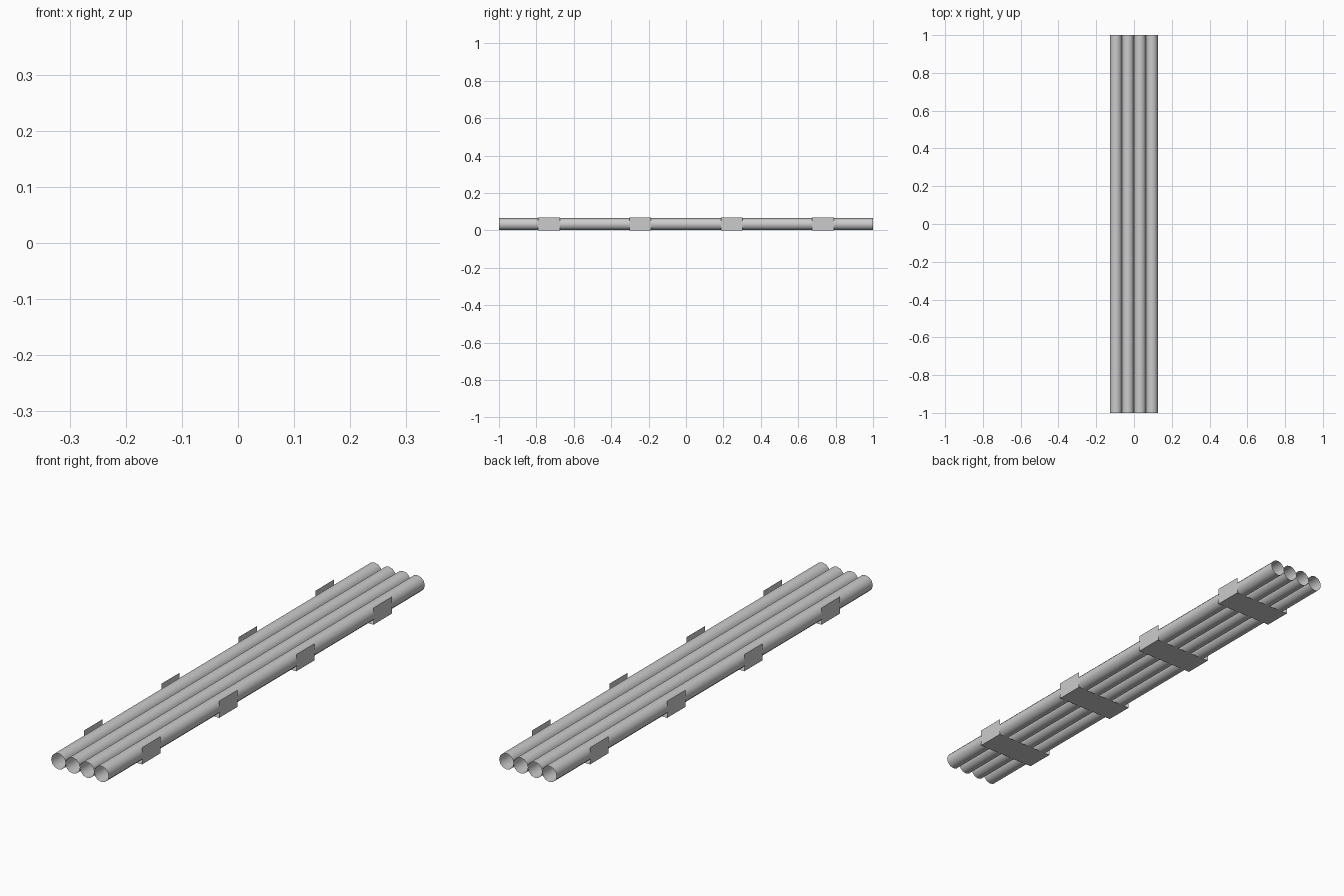
import bpy, math

if "Cube" in bpy.data.objects:
    bpy.data.objects.remove(bpy.data.objects["Cube"])

HALF_W = 0.128


def sheet(name, profile, y0, y1, closed=False, smooth=False):
    """Extrude an x-z profile along y as an open, thin sheet."""
    n = len(profile)
    verts = [(x, y, z) for y in (y0, y1) for x, z in profile]
    count = n if closed else n - 1
    faces = [(i, (i + 1) % n, n + (i + 1) % n, n + i) for i in range(count)]
    mesh = bpy.data.meshes.new(name)
    mesh.from_pydata(verts, [], faces)
    for p in mesh.polygons:
        p.use_smooth = smooth
    obj = bpy.data.objects.new(name, mesh)
    bpy.context.collection.objects.link(obj)
    return obj


# Four open-ended pipes side by side
R, SIDES = 0.0318, 12
for k in range(4):
    cx = (k - 1.5) * 0.0635
    ring = [(cx + R * math.cos(2 * math.pi * i / SIDES),
             0.033 + R * math.sin(2 * math.pi * i / SIDES)) for i in range(SIDES)]
    sheet(f"pipe_{k + 1}", ring, 1, -1, closed=True, smooth=True)

# Four U-shaped sheet brackets holding the pipes
u_profile = [(-HALF_W, 0.068), (-HALF_W, 0), (HALF_W, 0), (HALF_W, 0.068)]
for k in range(4):
    cy = (k - 1.5) * 0.488
    sheet(f"bracket_{k + 1}", u_profile, cy - 0.058, cy + 0.058)
